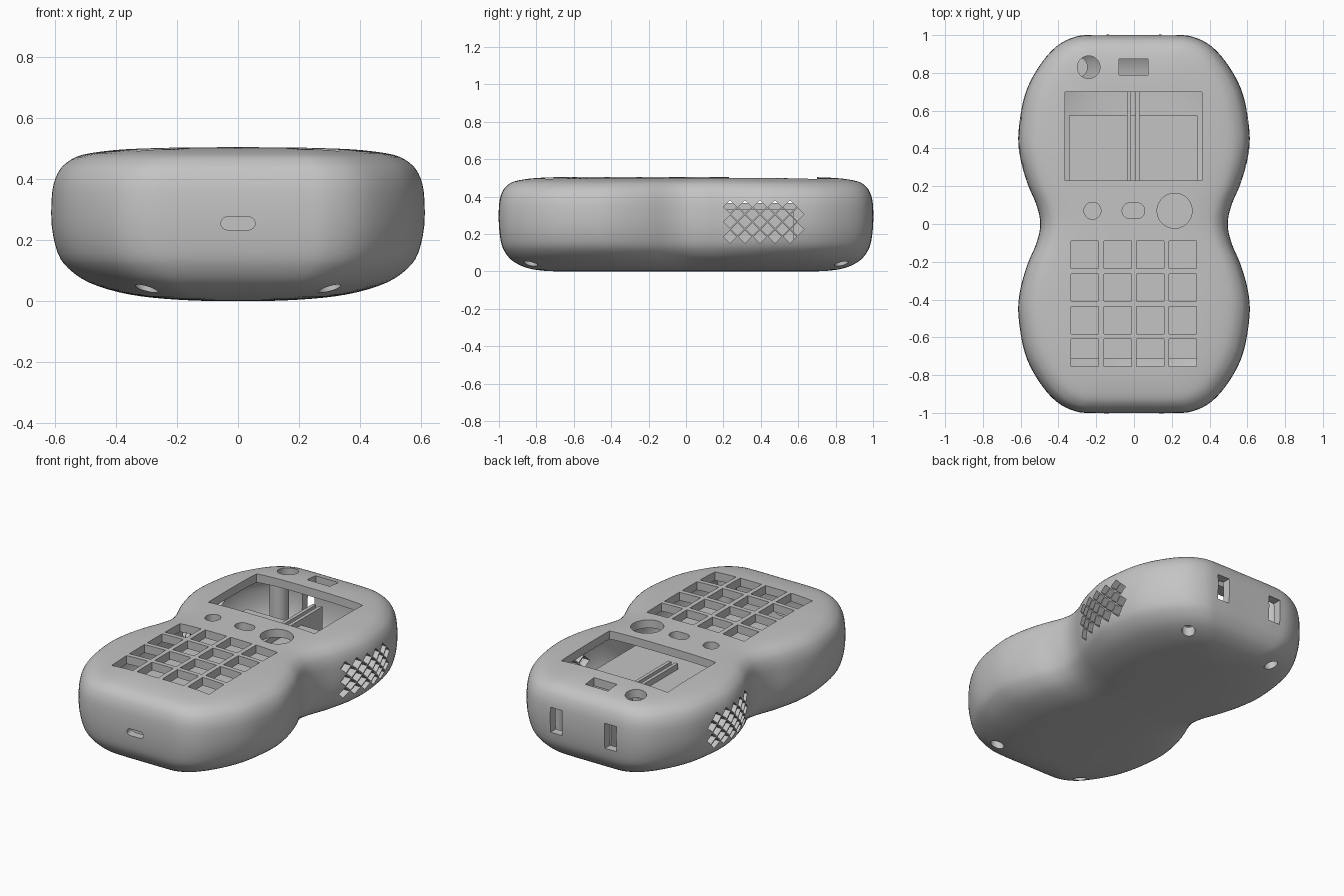
import bpy, bmesh, math
from mathutils import Vector

if "Cube" in bpy.data.objects:
    bpy.data.objects.remove(bpy.data.objects["Cube"])

grey = bpy.data.materials.new("matte_grey")
grey.use_nodes = True
grey.diffuse_color = (0.55, 0.55, 0.55, 1)
grey.node_tree.nodes["Principled BSDF"].inputs["Base Color"].default_value = (0.55, 0.55, 0.55, 1)


def smooth(pts, steps, closed):
    """Catmull-Rom curve through 2D points."""
    n, out = len(pts), []
    get = (lambda i: Vector(pts[i % n])) if closed else (lambda i: Vector(pts[max(0, min(n - 1, i))]))
    for i in range(n if closed else n - 1):
        a, b, c, d = (get(i + k) for k in (-1, 0, 1, 2))
        for s in range(steps):
            t = s / steps
            out.append(0.5 * (2 * b + (c - a) * t + (2 * a - 5 * b + 4 * c - d) * t**2
                              + (3 * b - a - 3 * c + d) * t**3))
    return out if closed else out + [get(n - 1)]


def make_object(name, bm):
    bmesh.ops.recalc_face_normals(bm, faces=bm.faces)
    mesh = bpy.data.meshes.new(name)
    bm.to_mesh(mesh)
    bm.free()
    mesh.materials.append(grey)
    ob = bpy.data.objects.new(name, mesh)
    bpy.context.collection.objects.link(ob)
    return ob


# Waisted outline, one quarter mirrored to four
quarter = [(0, 1), (0.2, 1), (0.31, 0.99), (0.415, 0.935), (0.51, 0.82), (0.577, 0.68),
           (0.61, 0.49), (0.603, 0.36), (0.565, 0.22), (0.515, 0.1), (0.495, 0)]
half = quarter + [(x, -y) for x, y in quarter[-2::-1]]
outline = smooth(half + [(-x, y) for x, y in half[-2:0:-1]], 4, True)

# Edge rounding as (inset, height)
rounding = smooth([(0.56, 0), (0.46, 0.002), (0.33, 0.011), (0.22, 0.029), (0.12, 0.062),
                   (0.055, 0.107), (0.02, 0.158), (0, 0.25), (0.002, 0.36), (0.02, 0.42),
                   (0.05, 0.455), (0.1, 0.48), (0.2, 0.495), (0.3, 0.501),
                   (0.42, 0.504), (0.55, 0.505)], 3, False)


def loft(name, wall):
    """Body solid, shrunk on every side by the wall thickness."""
    bm = bmesh.new()
    rings = []
    for inset, z in rounding:
        # The ends are rounded more tightly than the sides, most of all underneath
        sx, sy = 1 - inset / 0.61, 1 - inset * (0.55 if z < 0.25 else 0.8)
        sx, sy = sx * (1 - wall / 0.61), sy * (1 - wall)
        height = wall + z * (1 - 2 * wall / 0.505)
        rings.append([bm.verts.new((p.x * sx, p.y * sy, height)) for p in outline])
    for low, high in zip(rings, rings[1:]):
        for i in range(len(low)):
            j = (i + 1) % len(low)
            bm.faces.new((low[i], low[j], high[j], high[i]))
    bm.faces.new(rings[0])
    bm.faces.new(rings[-1])
    return make_object(name, bm)


def prism(bm, pts, axis, lo, hi):
    """Extrude a 2D shape along x, y or z."""
    place = {"x": lambda u, v, w: (w, u, v), "y": lambda u, v, w: (u, w, v),
             "z": lambda u, v, w: (u, v, w)}[axis]
    ends = [[bm.verts.new(place(u, v, w)) for u, v in pts] for w in (lo, hi)]
    bm.faces.new(ends[0])
    bm.faces.new(ends[1])
    for i in range(len(pts)):
        j = (i + 1) % len(pts)
        bm.faces.new((ends[0][i], ends[0][j], ends[1][j], ends[1][i]))


def rect(u, v, w, h):
    return [(u + a * w / 2, v + b * h / 2) for a, b in ((-1, -1), (1, -1), (1, 1), (-1, 1))]


def diamond(u, v, r):
    return [(u - r, v), (u, v - r), (u + r, v), (u, v + r)]


def pill(u, v, r, stretch=0.0, n=32):
    angles = [2 * math.pi * (i + 0.5) / n for i in range(n)]
    return [(u + r * math.cos(a) + math.copysign(stretch, math.cos(a)), v + r * math.sin(a))
            for a in angles]


def cut(target, cutter):
    cutter.hide_render = True
    mod = target.modifiers.new("cut", "BOOLEAN")
    mod.operation = "DIFFERENCE"
    mod.solver = "EXACT"
    mod.object = cutter
    bpy.context.view_layer.objects.active = target
    bpy.ops.object.modifier_apply(modifier=mod.name)
    bpy.data.objects.remove(cutter)


# Hollow case
case = loft("case", 0)
cut(case, loft("cavity", 0.05))

# Openings in the top: screen, keys, buttons, switch
bm = bmesh.new()
top = ("z", 0.37, 0.6)
prism(bm, rect(-0.002, 0.465, 0.725, 0.47), *top)
for col in range(4):
    for row in range(4):
        prism(bm, rect(-0.26 + 0.173 * col, -0.163 - 0.173 * row, 0.145, 0.145), *top)
prism(bm, pill(-0.22, 0.07, 0.045), *top)
prism(bm, pill(-0.003, 0.07, 0.042, 0.018), *top)
prism(bm, pill(0.215, 0.07, 0.093), *top)
prism(bm, pill(-0.24, 0.83, 0.06), *top)
prism(bm, rect(-0.003, 0.83, 0.155, 0.085), *top)

# Front port and rear slots
prism(bm, pill(0, 0.255, 0.021, 0.035), "y", -1.1, -0.88)
for x in (-0.185, 0.185):
    prism(bm, rect(x, 0.28, 0.08, 0.155), "y", 0.88, 1.1)

# Diamond vents on both sides
for lo, hi in ((0.4, 0.8), (-0.8, -0.4)):
    for row in range(5):
        for col in range(5):
            y, z = 0.235 + 0.08 * col + 0.04 * (row % 2), 0.185 + 0.04 * row
            prism(bm, diamond(y, z, 0.035), "x", lo, hi)

# Screw holes underneath
corners = [(x, y) for x in (-0.3, 0.3) for y in (-0.83, 0.83)]
for x, y in corners:
    prism(bm, pill(x, y, 0.037), "z", -0.1, 0.11)
cut(case, make_object("openings", bm))

bpy.ops.object.select_all(action="DESELECT")
case.select_set(True)
bpy.context.view_layer.objects.active = case
bpy.ops.object.shade_smooth_by_angle(angle=math.radians(30))

# Screw posts inside the corners
bm = bmesh.new()
for x, y in corners:
    prism(bm, pill(x, y, 0.055), "z", 0.1, 0.44)
make_object("screw_posts", bm)

# Battery block filling the middle of the case
bm = bmesh.new()
prism(bm, rect(-0.004, -0.068, 0.682, 1.286), "z", 0.06, 0.33)
make_object("battery_block", bm)

# Pair of rails under the screen
bm = bmesh.new()
for x in (-0.026, 0.018):
    prism(bm, rect(x, 0.455, 0.021, 0.65), "z", 0.05, 0.365)
make_object("screen_rails", bm)
